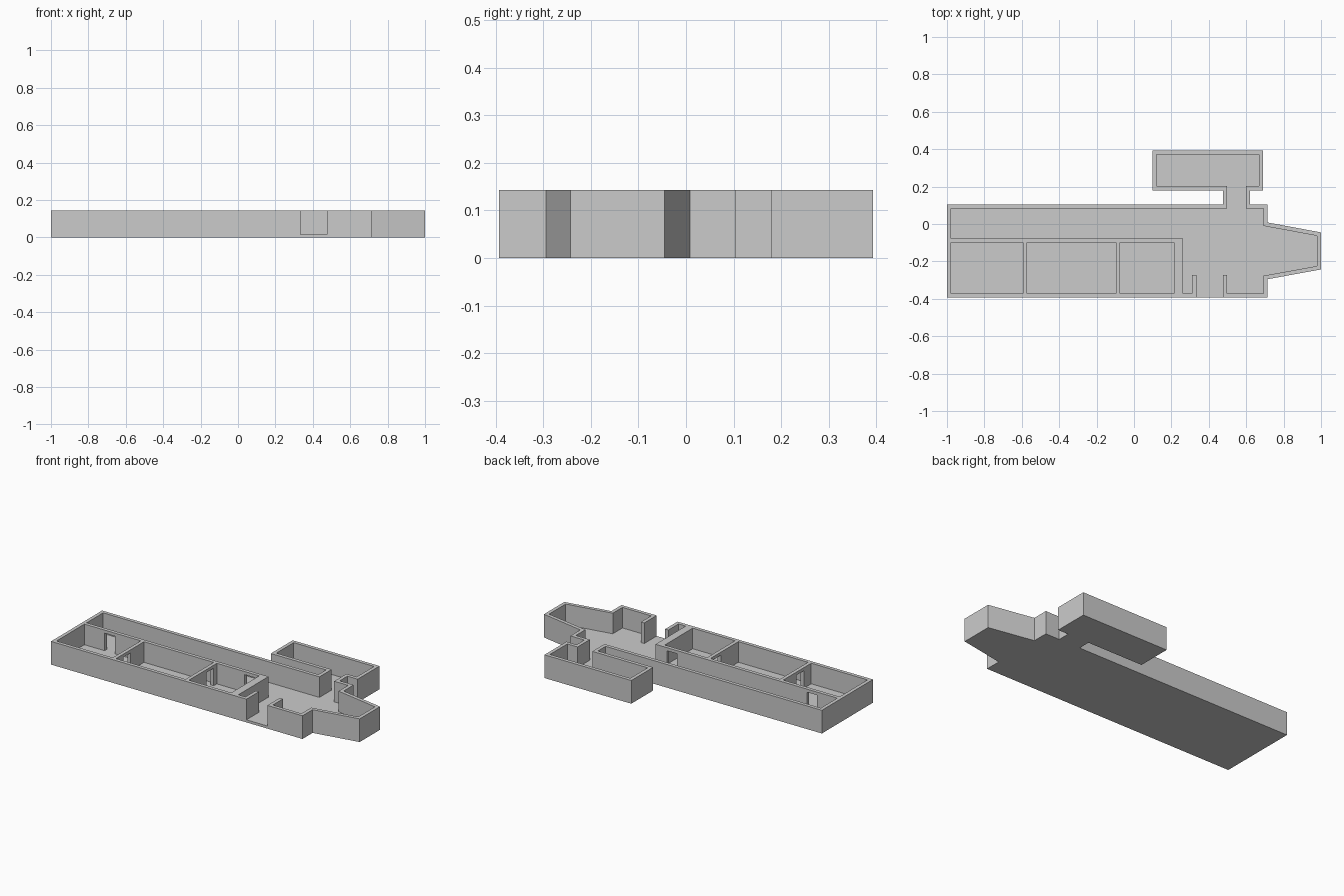
import bpy, bmesh
from mathutils import Vector

if "Cube" in bpy.data.objects:
    bpy.data.objects.remove(bpy.data.objects["Cube"])

FLOOR, TOP, DOOR_TOP = 0.016, 0.143, 0.124
T = 0.022  # wall thickness


def extrude_faces(name, points, faces, direction):
    """Make faces from 3D points and extrude them along a direction."""
    bm = bmesh.new()
    verts = [bm.verts.new(p) for p in points]
    made = [bm.faces.new([verts[i] for i in f]) for f in faces]
    out = bmesh.ops.extrude_face_region(bm, geom=made, use_keep_orig=True)
    moved = [g for g in out["geom"] if isinstance(g, bmesh.types.BMVert)]
    bmesh.ops.translate(bm, vec=Vector(direction), verts=moved)
    bmesh.ops.recalc_face_normals(bm, faces=bm.faces)
    mesh = bpy.data.meshes.new(name)
    bm.to_mesh(mesh)
    bm.free()
    obj = bpy.data.objects.new(name, mesh)
    bpy.context.collection.objects.link(obj)
    return obj


def offset_left(path, d):
    """Mitred offset of an open 2D path to its left side."""
    pts = [Vector(p) for p in path]
    normals = []
    for a, b in zip(pts, pts[1:]):
        v = (b - a).normalized()
        normals.append(Vector((-v.y, v.x)))
    result = []
    for i, p in enumerate(pts):
        n0 = normals[max(i - 1, 0)]
        n1 = normals[min(i, len(normals) - 1)]
        result.append(p + (n0 + n1) * d / (1 + n0.dot(n1)))
    return result


def inner_wall(name, axis, start, end, side, thick, doors=()):
    """Straight wall along x or y with doorways cut into its profile."""
    prof = [(start, TOP), (start, FLOOR)]
    for a, b in doors:
        prof += [(a, FLOOR), (a, DOOR_TOP), (b, DOOR_TOP), (b, FLOOR)]
    prof += [(end, FLOOR), (end, TOP)]
    if axis == "x":
        pts, move = [(s, side, z) for s, z in prof], (0, thick, 0)
    else:
        pts, move = [(side, s, z) for s, z in prof], (thick, 0, 0)
    return extrude_faces(name, pts, [range(len(pts))], move)


# Outline, counter-clockwise from the right to the left side of the entrance
outline = [
    (0.475, -0.393), (0.715, -0.393), (0.715, -0.295), (1, -0.243),
    (1, -0.045), (0.715, 0.008), (0.715, 0.105), (0.62, 0.105),
    (0.62, 0.18), (0.69, 0.18), (0.69, 0.393), (0.098, 0.393),
    (0.098, 0.18), (0.475, 0.18), (0.475, 0.105), (-1, 0.105),
    (-1, -0.393), (0.333, -0.393),
]

# Floor slab
extrude_faces("floor", [(x, y, 0) for x, y in outline],
              [range(len(outline))], (0, 0, FLOOR))

# Outer wall, turning inwards at both sides of the entrance
path = [(0.475, -0.272)] + outline + [(0.333, -0.272)]
inner = offset_left(path, T)
n = len(path)
points = [(p[0], p[1], FLOOR) for p in list(path) + inner]
quads = [(i, i + 1, n + i + 1, n + i) for i in range(n - 1)]
extrude_faces("outer_wall", points, quads, (0, 0, TOP - FLOOR))

# Long corridor wall with two doorways
inner_wall("corridor_wall", "x", -0.978, 0.262, -0.099, T,
           [(-0.84, -0.77), (0.115, 0.185)])

# Cross walls between the rooms
inner_wall("partition_left", "y", -0.371, -0.099, -0.594, T, [(-0.30, -0.23)])
inner_wall("partition_right", "y", -0.371, -0.099, -0.097, T, [(-0.20, -0.13)])
inner_wall("end_wall", "y", -0.371, -0.099, 0.214, 0.048)
